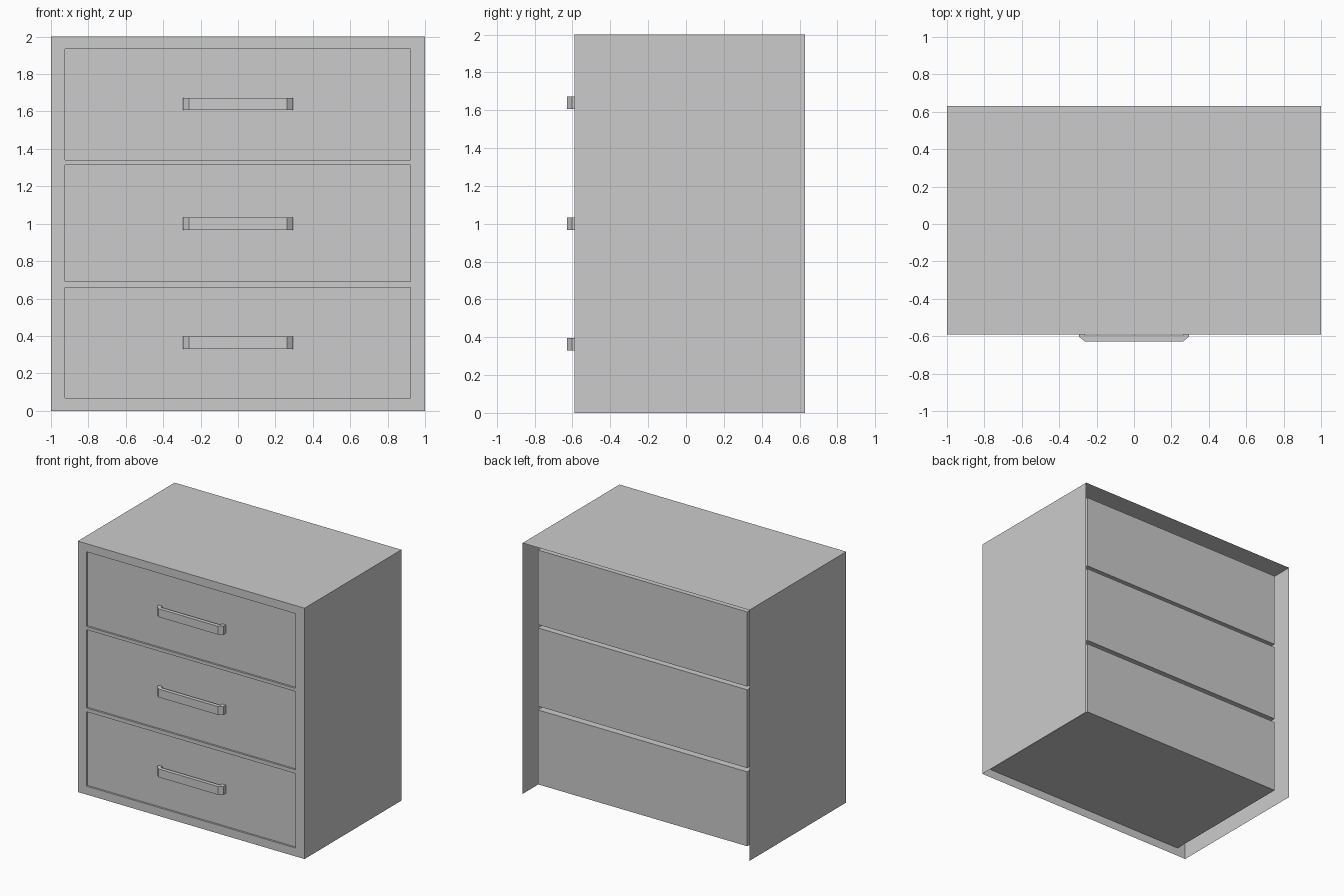
import bpy, bmesh

if "Cube" in bpy.data.objects:
    bpy.data.objects.remove(bpy.data.objects["Cube"])

FRONT, FACE, REAR, BACK = -0.59, -0.575, 0.55, 0.63
X0, X1 = -0.925, 0.922
DRAWERS = [("bottom", 0.067, 0.66), ("middle", 0.69, 1.314), ("top", 1.34, 1.935)]
HANDLE_Z = [0.363, 1.0, 1.64]


def new_object(name, bm):
    bmesh.ops.remove_doubles(bm, verts=bm.verts, dist=1e-5)
    bmesh.ops.recalc_face_normals(bm, faces=bm.faces)
    mesh = bpy.data.meshes.new(name)
    bm.to_mesh(mesh)
    bm.free()
    obj = bpy.data.objects.new(name, mesh)
    bpy.context.collection.objects.link(obj)
    return obj


def quad(bm, *pts):
    return bm.faces.new([bm.verts.new(p) for p in pts])


# Cabinet: thin shell, open at back and bottom, front frame with three openings
bm = bmesh.new()
xs = [-1, X0, X1, 1]
zs = [0] + [z for d in DRAWERS for z in d[1:]] + [2]
for i in range(3):
    for j in range(len(zs) - 1):
        a, b, c, d = xs[i], xs[i + 1], zs[j], zs[j + 1]
        if i == 1 and j % 2:
            # Lip around the recessed drawer front
            ring = [(a, c), (b, c), (b, d), (a, d)]
            for k in range(4):
                p, q = ring[k], ring[(k + 1) % 4]
                quad(bm, (p[0], FRONT, p[1]), (q[0], FRONT, q[1]),
                     (q[0], FACE, q[1]), (p[0], FACE, p[1]))
        else:
            quad(bm, (a, FRONT, c), (b, FRONT, c), (b, FRONT, d), (a, FRONT, d))
# Side panels and top share the frame's edge points
for x in (-1, 1):
    bm.faces.new([bm.verts.new((x, FRONT, z)) for z in zs]
                 + [bm.verts.new((x, BACK, z)) for z in (2, 0)])
bm.faces.new([bm.verts.new((x, FRONT, 2)) for x in xs]
             + [bm.verts.new((x, BACK, 2)) for x in (1, -1)])
new_object("cabinet", bm)


# Drawers: closed boxes behind the openings
def drawer(name, z0, z1):
    bm = bmesh.new()
    bmesh.ops.create_cube(bm, size=1)
    for v in bm.verts:
        v.co = (X1 if v.co.x > 0 else X0,
                REAR if v.co.y > 0 else FACE,
                z1 if v.co.z > 0 else z0)
    new_object(name, bm)


# Handles: chamfered bracket profile extruded vertically
def handle(name, z):
    right = [(0.262, FACE), (0.262, -0.597)]
    outer = [(0.262, -0.628), (0.295, -0.602), (0.295, FACE)]
    half = right[::-1] + outer[::-1]
    bm = bmesh.new()
    for s in (-1, 1):
        # End bracket
        pts = [(s * x, y, z - 0.033) for x, y in half]
        face = bm.faces.new([bm.verts.new(p) for p in pts])
        ext = bmesh.ops.extrude_face_region(bm, geom=[face])
        bmesh.ops.translate(bm, vec=(0, 0, 0.066), verts=[
            g for g in ext["geom"] if isinstance(g, bmesh.types.BMVert)])
    # Remove the walls where the brackets meet the bar
    inner = [f for f in bm.faces if len(f.verts) == 4 and all(
        abs(abs(v.co.x) - 0.262) < 1e-4 and v.co.y < -0.59 for v in f.verts)]
    bmesh.ops.delete(bm, geom=inner, context='FACES')
    # Straight grip bar
    ring = [(-0.597, z - 0.033), (-0.628, z - 0.033), (-0.628, z + 0.033), (-0.597, z + 0.033)]
    for k in range(4):
        p, q = ring[k], ring[(k + 1) % 4]
        quad(bm, (-0.262, *p), (0.262, *p), (0.262, *q), (-0.262, *q))
    new_object(name, bm)


for (label, z0, z1), hz in zip(DRAWERS, HANDLE_Z):
    drawer(label + "_drawer", z0, z1)
    handle(label + "_handle", hz)
